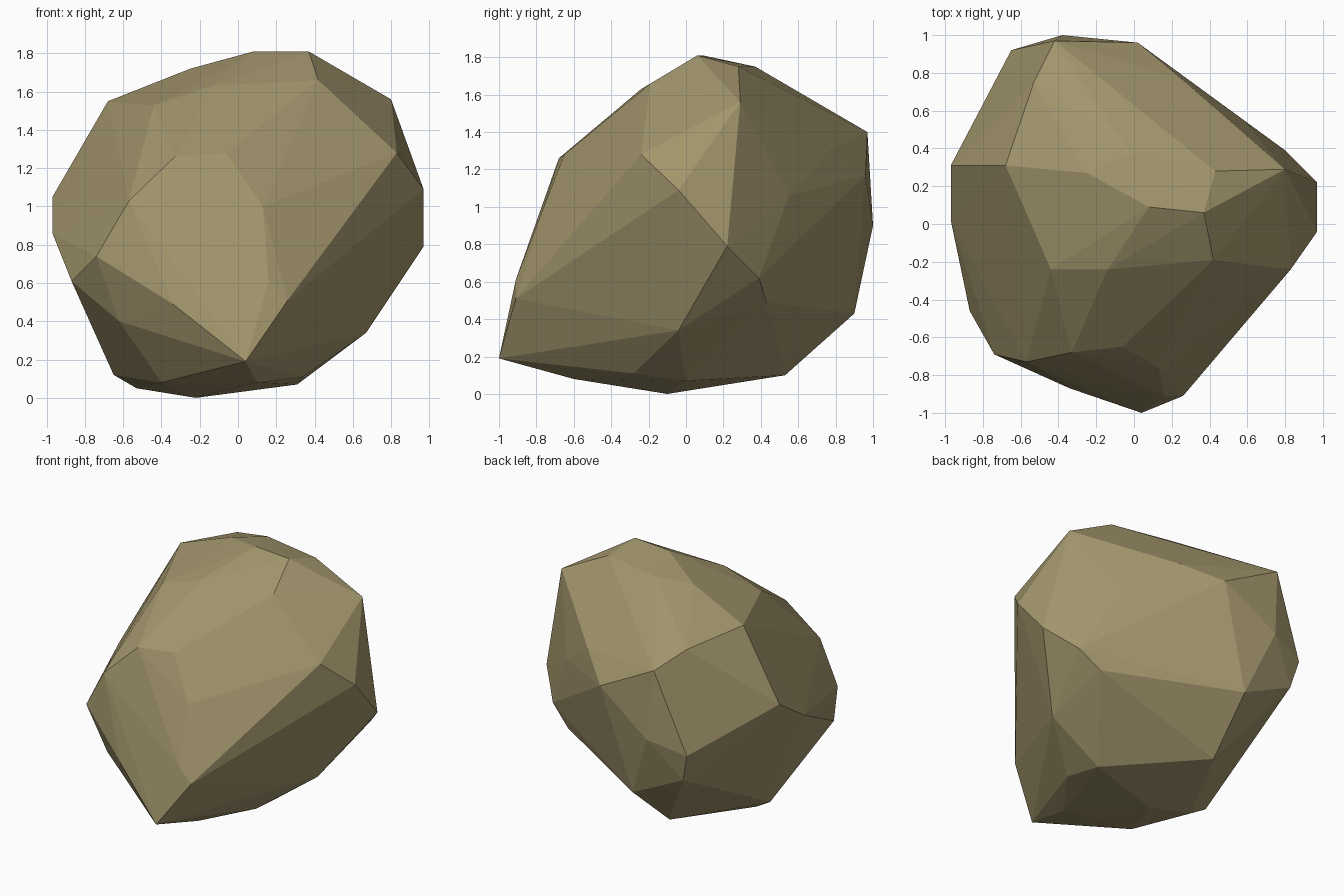
import bpy
import bmesh
from mathutils import Vector

# Remove the default object if the scene still holds it
default_cube = bpy.data.objects.get("Cube")
if default_cube:
    bpy.data.objects.remove(default_cube, do_unlink=True)


def make_material(name, colour):
    """Plain flat colour, shown the same in the viewport and in a render."""
    material = bpy.data.materials.new(name)
    material.use_nodes = True
    material.diffuse_color = colour
    shader = material.node_tree.nodes["Principled BSDF"]
    shader.inputs["Base Color"].default_value = colour
    shader.inputs["Roughness"].default_value = 1
    return material


def wrap_corners(name, corner_groups, material):
    """Stretch a tight faceted skin over the chipped corners of a stone."""
    mesh = bpy.data.meshes.new(name)
    bm = bmesh.new()
    for group in corner_groups:
        for corner in group:
            bm.verts.new(Vector(corner))

    # Wrap the corners, then drop those left inside or unused
    hull = bmesh.ops.convex_hull(bm, input=bm.verts[:], use_existing_faces=False)
    leftovers = set(hull["geom_interior"]) | set(hull["geom_unused"])
    loose = [item for item in leftovers if isinstance(item, bmesh.types.BMVert)]
    bmesh.ops.delete(bm, geom=loose, context="VERTS")

    # Crisp facets facing outwards
    bmesh.ops.recalc_face_normals(bm, faces=bm.faces[:])
    for face in bm.faces:
        face.smooth = False
    bm.to_mesh(mesh)
    bm.free()

    mesh.materials.append(material)
    stone = bpy.data.objects.new(name, mesh)
    bpy.context.collection.objects.link(stone)
    return stone


# Chipped crown of the boulder
crown = [
    (.37, .06, 1.81), (.08, .09, 1.81), (.42, -.19, 1.66), (.43, .28, 1.75),
    (-.02, .37, 1.75), (-.25, .27, 1.72), (-.14, -.24, 1.63),
    (-.44, -.24, 1.53), (-.68, .31, 1.55), (-.53, .75, 1.5), (.8, .29, 1.56),
]

# Leaning front slope, ending in the low toe
front_slope = [
    (.04, -1, .19), (-.34, -.87, .49), (.26, -.91, .51), (.16, -.91, .61),
    (.13, -.76, 1), (-.06, -.65, 1.28), (-.33, -.68, 1.26),
    (-.57, -.73, 1.03), (-.74, -.69, .74),
]

# Flanks on both sides
left_flank = [
    (.83, -.24, 1.28), (.97, -.04, 1.09), (.97, .22, .79),
    (.8, .39, .62), (.65, .43, .49), (.67, -.04, .34),
]
right_flank = [
    (-.97, .31, 1.05), (-.97, .02, .86), (-.87, -.46, .61), (-.62, -.62, .4),
]

# Steep back
back = [
    (-.42, .97, 1.4), (.02, .96, 1.17), (-.38, 1, .9), (-.65, .92, .82),
    (-.6, .89, .62), (-.2, .9, .43), (.25, .77, 1.3), (.58, .55, 1.06),
]

# Rounded underside
underside = [
    (-.22, -.1, 0), (-.53, -.05, .05), (-.65, -.04, .12), (-.24, .53, .1),
    (.31, 0, .07), (.34, -.28, .11), (.1, -.6, .08), (-.4, -.5, .08),
]

stone_colour = make_material("sandy olive stone", (.36, .3, .15, 1))
wrap_corners(
    "boulder",
    [crown, front_slope, left_flank, right_flank, back, underside],
    stone_colour,
)
